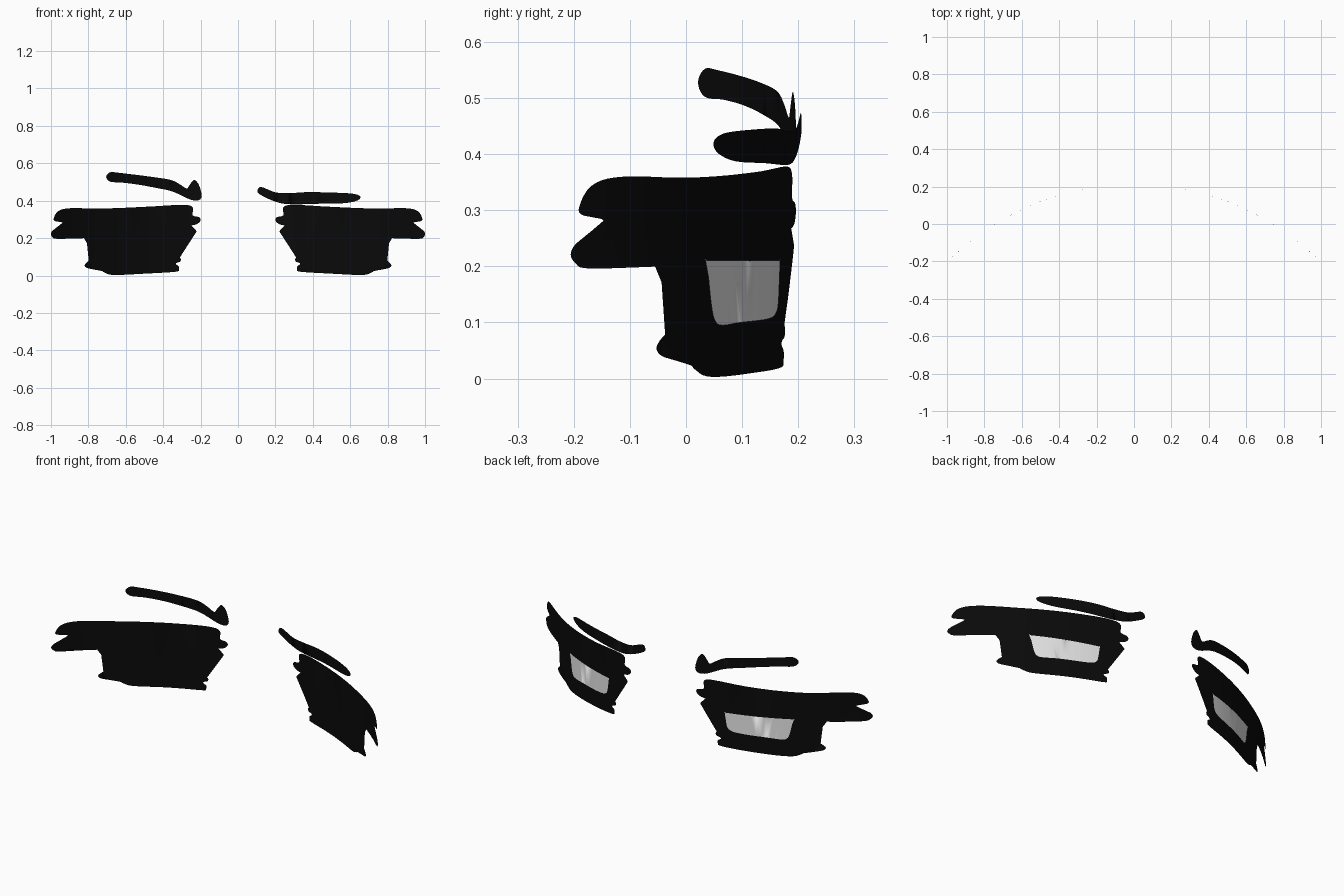
import bpy, bmesh, math
from mathutils import Vector

R = 1.412        # radius of the curved face the decals lie on
FRONT = 0.21     # y of that surface at x = 0


def material(name, rgb):
    m = bpy.data.materials.new(name)
    m.diffuse_color = (*rgb, 1)
    return m


BLACK = material("black", (0.003, 0.003, 0.003))
WHITE = material("white", (0.8, 0.8, 0.8))


def smooth_outline(pts, steps=5):
    """Closed Catmull-Rom curve through the points."""
    out, n = [], len(pts)
    for i in range(n):
        p0, p1, p2, p3 = (Vector(pts[(i + k) % n]) for k in (-1, 0, 1, 2))
        for s in range(steps):
            t = s / steps
            out.append(0.5 * (2 * p1 + (p2 - p0) * t + (2 * p0 - 5 * p1 + 4 * p2 - p3) * t * t
                              + (3 * p1 - p0 - 3 * p2 + p3) * t ** 3))
    return out


def curved_decal(name, pts, mat, side=1, lift=0.0):
    """Flat outline in x/z, sliced into strips and wrapped on the cylinder."""
    bm = bmesh.new()
    face = bm.faces.new([bm.verts.new((p.x * side, 0, p.y)) for p in smooth_outline(pts)])
    bmesh.ops.triangulate(bm, faces=[face])
    for i in range(-25, 26):
        bmesh.ops.bisect_plane(bm, geom=bm.verts[:] + bm.edges[:] + bm.faces[:],
                               plane_co=(i * 0.04, 0, 0), plane_no=(1, 0, 0))
    for v in bm.verts:
        v.co.y = FRONT - R + math.sqrt(R * R - v.co.x ** 2) + lift
    bm.normal_update()
    for f in bm.faces:
        if f.normal.y < 0:
            f.normal_flip()
        f.smooth = True
    me = bpy.data.meshes.new(name)
    bm.to_mesh(me)
    bm.free()
    me.materials.append(mat)
    ob = bpy.data.objects.new(name, me)
    bpy.context.collection.objects.link(ob)


# eye outline with forked lashes
lashes = [(.30, .378), (.50, .367), (.731, .358), (.895, .36), (.96, .345), (.985, .306),
          (.978, .291), (.946, .287), (.934, .27), (.946, .251), (.983, .246), (1, .225),
          (.992, .206), (.962, .196), (.81, .2), (.755, .19), (.735, .16), (.722, .108),
          (.74, .094), (.79, .083), (.82, .056), (.80, .038), (.742, .035), (.712, .015),
          (.66, .003), (.50, .01), (.335, .02), (.318, .032), (.316, .048), (.335, .064),
          (.309, .075), (.308, .093), (.335, .108), (.344, .14), (.344, .205), (.267, .214),
          (.225, .23), (.23, .246), (.264, .262), (.22, .275), (.2, .295), (.208, .312),
          (.242, .322), (.243, .365)]
# white of the eye
eyeball = [(.681, .207), (.676, .21), (.52, .21), (.365, .21), (.36, .207), (.365, .14),
           (.385, .115), (.435, .106), (.56, .1), (.63, .095), (.655, .103), (.668, .133)]
for side, word in ((1, "right"), (-1, "left")):
    curved_decal("eye_outline_" + word, lashes, BLACK, side)
    curved_decal("eye_white_" + word, eyeball, WHITE, side, 0.003)

# arched brow with hooked inner end
curved_decal("brow_left", [
    (.705, .528), (.683, .552), (.635, .549), (.465, .528), (.36, .511), (.31, .487),
    (.274, .465), (.256, .488), (.235, .511), (.212, .49), (.198, .45), (.195, .42),
    (.212, .402), (.257, .407), (.35, .449), (.44, .469), (.54, .487), (.62, .497),
    (.683, .502)], BLACK, -1)

# flat brow with raised inner end
curved_decal("brow_right", [
    (.104, .455), (.125, .473), (.2, .445), (.28, .441), (.385, .446), (.57, .441),
    (.635, .433), (.655, .418), (.635, .4), (.57, .387), (.44, .384), (.28, .381),
    (.2, .395), (.118, .433)], BLACK)
